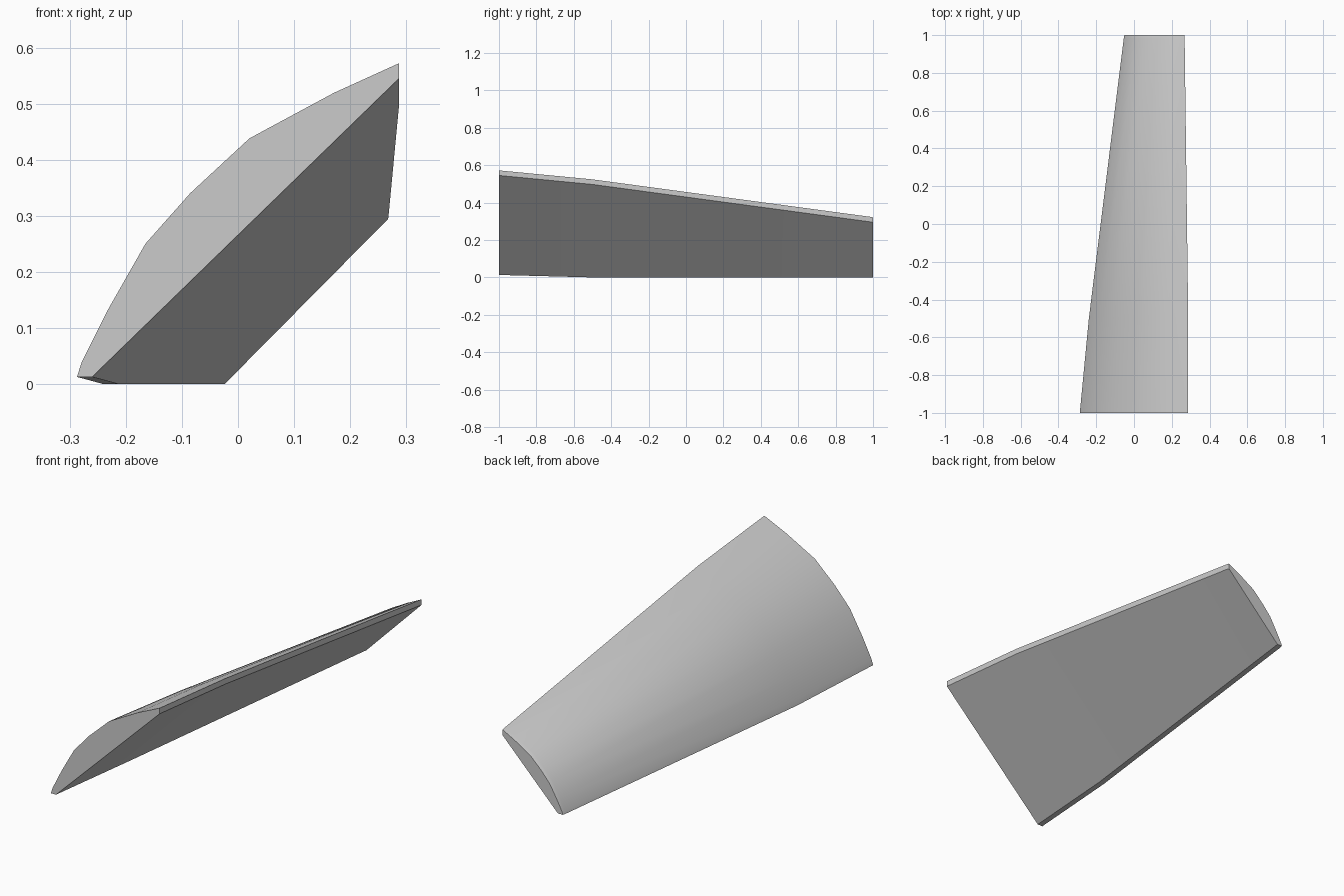
import bpy, bmesh, math
from mathutils import Vector

if "Cube" in bpy.data.objects:
    bpy.data.objects.remove(bpy.data.objects["Cube"])

# Arch shape: fraction along the chord, height as a fraction of chord length
ARCH = [(0.03, 0.016), (0.157, 0.060), (0.316, 0.106), (0.466, 0.117),
        (0.645, 0.1125), (0.85, 0.054)]
LIP = 0.027


def section(y, low, high, round_off=0.0):
    """Flat underside from low to high (x, z), small lips, arched top."""
    c, d = Vector(low), Vector(high)
    a, b = c + Vector((-LIP, 0)), d + Vector((0, LIP))
    chord = b - a
    n = Vector((-chord.y, chord.x))
    pts = [c, a] + [a + chord * t + n * h * (1 - round_off) for t, h in ARCH] + [b, d]
    return [(p.x, y, p.y) for p in pts]


# Root, bend, start of tip rounding, tip
stations = [
    section(-1.0, (-0.26, 0.013), (0.287, 0.545)),
    section(-0.5, (-0.212, 0.0), (0.287, 0.497)),
    section(0.985, (-0.027, 0.0), (0.268, 0.297)),
    section(1.0, (-0.024, 0.0), (0.267, 0.294), 0.12),
]

# Loft the blade through the stations and close both ends
bm = bmesh.new()
rings = [[bm.verts.new(p) for p in s] for s in stations]
for r, q in zip(rings, rings[1:]):
    for i in range(len(r)):
        j = (i + 1) % len(r)
        bm.faces.new((r[i], r[j], q[j], q[i]))
bm.faces.new(rings[0])
bm.faces.new(rings[-1])
bmesh.ops.recalc_face_normals(bm, faces=bm.faces)

mesh = bpy.data.meshes.new("blade")
bm.to_mesh(mesh)
bm.free()
blade = bpy.data.objects.new("blade", mesh)
bpy.context.collection.objects.link(blade)

# Smooth top, crisp rim
bpy.context.view_layer.objects.active = blade
blade.select_set(True)
bpy.ops.object.shade_smooth_by_angle(angle=math.radians(30))
